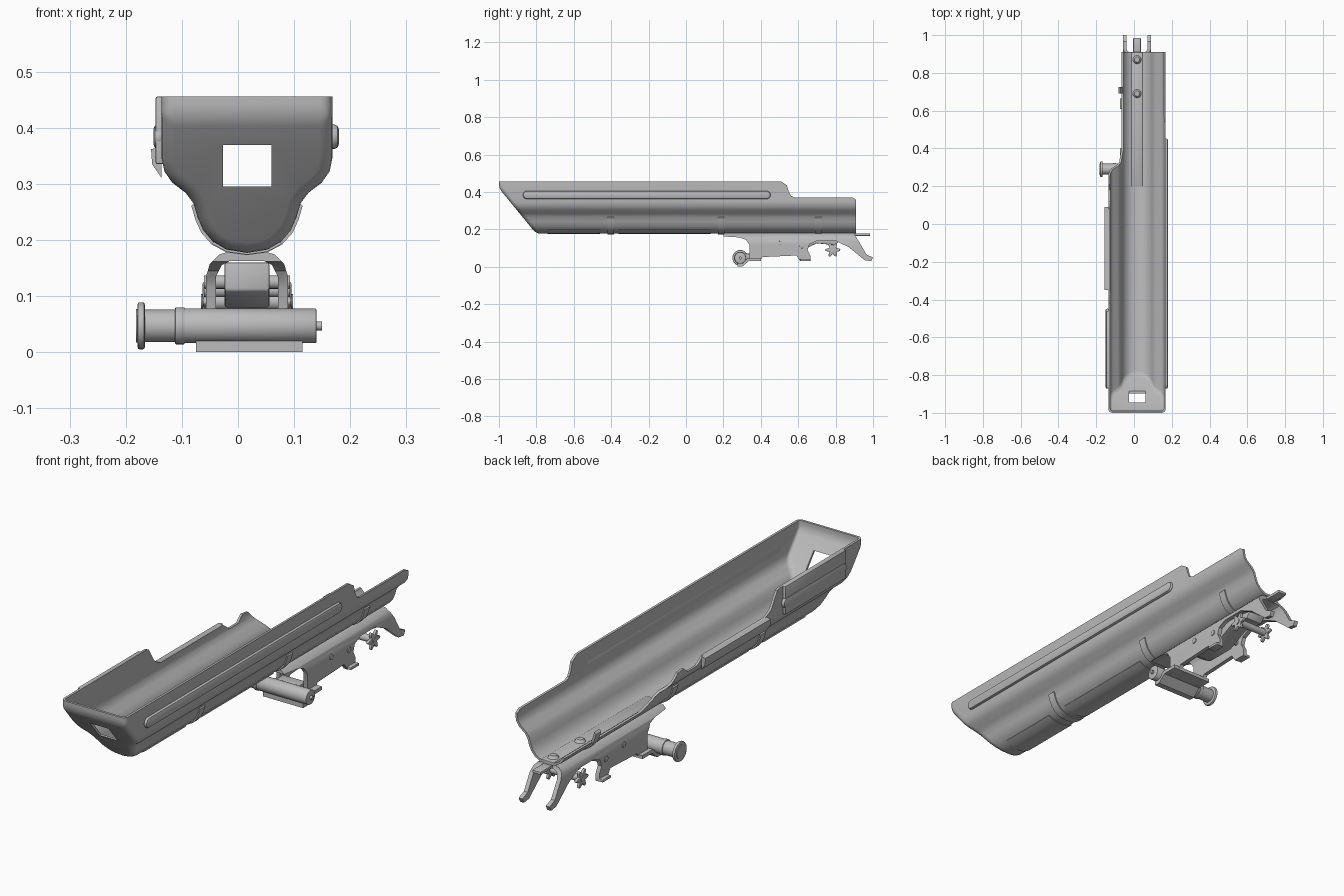
import bpy, bmesh, math
from mathutils import Vector

cube = bpy.data.objects.get("Cube")
if cube:
    bpy.data.objects.remove(cube)

metal = bpy.data.materials.new("grey metal")
metal.use_nodes = True
GREY = (0.5, 0.5, 0.5, 1)
metal.diffuse_color = GREY
metal.node_tree.nodes["Principled BSDF"].inputs["Base Color"].default_value = GREY
CX = 0.016


def finish(name, bm, angle=35):
    bmesh.ops.recalc_face_normals(bm, faces=bm.faces)
    mesh = bpy.data.meshes.new(name)
    bm.to_mesh(mesh)
    bm.free()
    ob = bpy.data.objects.new(name, mesh)
    bpy.context.collection.objects.link(ob)
    mesh.materials.append(metal)
    smooth(ob, angle)
    return ob


def smooth(ob, angle=35):
    bpy.ops.object.select_all(action='DESELECT')
    ob.select_set(True)
    bpy.context.view_layer.objects.active = ob
    bpy.ops.object.shade_smooth_by_angle(angle=math.radians(angle))


def prism_mesh(points, axis, lo, hi):
    """Extrude an outline: axis x takes (y, z) points, axis y takes (x, z)."""
    bm = bmesh.new()
    place = (lambda p: (lo, *p)) if axis == 'x' else (lambda p: (p[0], lo, p[1]))
    face = bm.faces.new([bm.verts.new(place(p)) for p in points])
    out = bmesh.ops.extrude_face_region(bm, geom=[face])
    step = Vector((hi - lo, 0, 0)) if axis == 'x' else Vector((0, hi - lo, 0))
    bmesh.ops.translate(bm, vec=step, verts=[g for g in out['geom'] if isinstance(g, bmesh.types.BMVert)])
    bmesh.ops.recalc_face_normals(bm, faces=bm.faces)
    return bm


def prism(name, points, axis, lo, hi, bevel=0):
    bm = prism_mesh(points, axis, lo, hi)
    if bevel:
        rim = [e for e in bm.edges if e.calc_face_angle(0) > 1]
        bmesh.ops.bevel(bm, geom=rim, offset=bevel, segments=2, profile=0.5, affect='EDGES')
    return finish(name, bm)


def box(name, x, y, z, bevel=0):
    return prism(name, [(y[0], z[0]), (y[1], z[0]), (y[1], z[1]), (y[0], z[1])], 'x', *x, bevel)


def circle(y, z, r, n=24):
    return [(y + r * math.cos(math.tau * i / n), z + r * math.sin(math.tau * i / n)) for i in range(n)]


def apply_modifiers(ob, cutters=()):
    for cutter, op in cutters:
        mod = ob.modifiers.new("cut", 'BOOLEAN')
        mod.object, mod.operation, mod.solver = cutter, op, 'EXACT'
    deps = bpy.context.evaluated_depsgraph_get()
    ob.data = bpy.data.meshes.new_from_object(ob.evaluated_get(deps))
    ob.modifiers.clear()
    for cutter, op in cutters:
        bpy.data.objects.remove(cutter)
    smooth(ob)


# Trough: solid with sloped nose, opened at top and rear, then thickened
half = [(.152, .456), (.152, .345), (.147, .322), (.133, .302), (.108, .283), (.095, .265),
        (.088, .24), (.078, .217), (.06, .196), (.035, .182), (0, .177)]
outline = [(CX + x, z) for x, z in half] + [(CX - x, z) for x, z in half[-2::-1]]
bm = prism_mesh(outline, 'y', -1, 0.91)
slope = Vector((0, -.22, -.18)).normalized()
cut = bmesh.ops.bisect_plane(bm, geom=bm.verts[:] + bm.edges[:] + bm.faces[:],
                             plane_co=(0, -1, .42), plane_no=slope, clear_outer=True)
bmesh.ops.edgeloop_fill(bm, edges=[e for e in cut['geom_cut'] if isinstance(e, bmesh.types.BMEdge)])
bmesh.ops.recalc_face_normals(bm, faces=bm.faces)
bm.normal_update()
nose = [f for f in bm.faces if f.normal.dot(slope) > .99 or f.normal.y < -.99]
rim = {e for f in nose for e in f.edges if not all(v.co.z > .45 for v in e.verts)}
bmesh.ops.bevel(bm, geom=list(rim), offset=.022, segments=4, profile=.5, affect='EDGES')
bm.normal_update()
bmesh.ops.delete(bm, geom=[f for f in bm.faces if f.normal.z > .99 and f.calc_center_median().z > .45
                           or f.normal.y > .99], context='FACES')
trough = bpy.data.objects.new("trough", bpy.data.meshes.new("trough"))
bm.to_mesh(trough.data)
bm.free()
trough.data.materials.append(metal)
bpy.context.collection.objects.link(trough)
wall = trough.modifiers.new("wall", 'SOLIDIFY')
wall.thickness, wall.offset = .01, -1

# Cutters: stepped right wall, scalloped left wall, nose window
right_cut = prism("right_cutter", [(.48, .47), (.515, .452), (.54, .435), (.55, .4), (.56, .38), (.58, .37),
                                   (.89, .37), (.905, .36), (1.1, .3), (1.1, .6), (.48, .6)], 'x', .03, .4)
left_cut = prism("left_cutter", [(-.47, .47), (-.42, .45), (-.38, .385), (-.34, .365), (.08, .365), (.12, .335),
                                 (.18, .335), (.21, .36), (.25, .355), (.29, .31), (.33, .26), (.4, .225),
                                 (1.1, .225), (1.1, .6), (-.47, .6)], 'x', -.4, 0)
window = box("window_cutter", (-.027, .06), (-1.2, -.7), (.295, .369))
apply_modifiers(trough, [(c, 'DIFFERENCE') for c in (right_cut, left_cut, window)])


# Raised side beads, with rounded ends
def bead(name, y0, y1, x0, x1):
    r, z = .022, .384
    arc = [(r * math.cos(a * math.pi / 8), r * math.sin(a * math.pi / 8)) for a in range(9)]
    pts = [(y1 + s, z + c) for c, s in arc] + [(y0 - s, z - c) for c, s in arc]
    prism(name, pts, 'x', x0, x1, .009)


bead("right_side_bead", -.85, .43, .158, .18)
bead("left_side_bead", -.85, -.47, -.151, -.13)
box("left_side_panel", (-.147, -.13), (-.87, -.46), (.335, .456), .004)
prism("left_flared_edge", [(-.136, .365), (-.155, .362), (-.153, .335), (-.136, .31)], 'y', -.35, .09)


# Shallow ribs pressed out of the trough bottom
def rib(name, y0, y1, grow, span):
    low = [(CX + s * x * grow, z) for s, pts in ((1, half[span:]), (-1, half[-2:span - 1:-1])) for x, z in pts]
    prism(name, [(x, z - .003) for x, z in low], 'y', y0, y1)


def rib_shell(name, y0, y1, span, g=.004):
    pts = [(CX + x, z) for x, z in half[span:]] + [(CX - x, z) for x, z in half[-2:span - 1:-1]]
    outer = [(x + g * (x - CX) / .09, z - g) for x, z in pts]
    inner = [(x - g * (x - CX) / .09, z + g) for x, z in pts]
    prism(name, outer + inner[::-1], 'y', y0, y1)


for i, y in enumerate((-.42, .17, .69)):
    rib_shell(f"cross_rib_{i + 1}", y, y + .035, 5)
for i, (a, b) in enumerate(((-.74, -.46), (-.36, .13))):
    rib_shell(f"bottom_rib_{i + 1}", a, b, 8, .003)

# Inner mounting strip and screws
box("inner_strip", (CX - .03, CX + .03), (.2, .91), (.18, .193), .004)
for i, y in enumerate((.69, .87)):
    bm = bmesh.new()
    bmesh.ops.create_cone(bm, cap_ends=True, segments=12, radius1=.024, radius2=.014, depth=.014)
    bmesh.ops.translate(bm, vec=(CX, y, .198), verts=bm.verts)
    finish(f"strip_screw_{i + 1}", bm)

# Inverted-U bracket trimmed to its side outline, ending in two rear hooks
arch = [(.073, -.02), (.073, .135), (.066, .158), (.05, .174), (.03, .18)]
inner = [(.055, -.02), (.055, .135), (.045, .155), (.03, .163)]
u_shape = ([(CX + x, z) for x, z in arch] + [(CX - x, z) for x, z in arch[::-1]]
           + [(CX - x, z) for x, z in inner] + [(CX + x, z) for x, z in inner[::-1]])
bracket = prism("bracket", u_shape, 'y', .15, 1.05)
side = [(.2, .2), (.2, .162), (.28, .157), (.32, .145), (.34, .115), (.34, .03), (.395, .03), (.41, .052),
        (.59, .06), (.61, .03), (.665, .03), (.665, .06), (.65, .09), (.66, .12), (.7, .138), (.8, .138),
        (.87, .105), (.955, .035), (.99, .03), (1, .05), (.965, .065), (.93, .125), (.905, .165), (.9, .2)]
trim = prism("bracket_cutter", side, 'x', -.3, .3)
apply_modifiers(bracket, [(trim, 'INTERSECT')])
box("rear_tongue", (CX - .02, CX + .02), (.88, .985), (.165, .178), .003)

# Mirrored bracket fittings: feet, bolt heads, star knobs
star = []
for i in range(48):
    a = math.tau * i / 48
    r = .031 + .01 * math.cos(6 * a)
    star.append((.785 + r * math.cos(a), .09 + r * math.sin(a)))
for s, word in ((1, "right"), (-1, "left")):
    def span(a, b):
        return sorted((CX + s * a, CX + s * b))
    for i, y in enumerate((.34, .61)):
        box(f"{word}_foot_{i + 1}", span(.056, .09), (y, y + .055), (.03, .042), .003)
    for i, (y, z) in enumerate(((.5, .125), (.62, .11))):
        prism(f"{word}_bolt_head_{i + 1}", circle(y, z, .012, 12), 'x', *span(.06, .077), .002)
    prism(f"{word}_star_knob", star, 'x', *span(.066, .079), .003)
    prism(f"{word}_knob_boss", circle(.785, .09, .014, 12), 'x', *span(.07, .082))

# Parts held between the bracket sides
for i, (y, z, r) in enumerate(((.5, .125, .012), (.62, .11, .012), (.785, .09, .015))):
    prism(f"cross_axle_{i + 1}", circle(y, z, r, 16), 'x', CX - .066, CX + .066)
prism("inner_latch", [(.42, .16), (.42, .11), (.47, .08), (.6, .08), (.7, .125), (.8, .115), (.82, .14), (.7, .16)],
      'x', CX - .04, CX + .04, .004)

# Cross handle: stepped tube with flanged knob
for name, r, x0, x1, bev in (("handle_tube", .031, -.1, .14, .003), ("handle_shaft", .029, -.17, -.09, 0),
                             ("handle_collar", .033, -.112, -.095, .002), ("knob_flange", .042, -.179, -.166, .004),
                             ("knob_cap", .03, -.182, -.178, 0), ("handle_tip", .008, .13, .15, 0)):
    prism(name, circle(.29, .047, r, 32), 'x', x0, x1, bev)

# Saddle plate cupping the handle and tying it to the bracket
prism("handle_saddle", [(.275, 0), (.3, 0), (.335, .03), (.4, .03), (.4, .045), (.33, .045), (.295, .02), (.275, .03)],
      'x', -.075, .115)
box("handle_link", (CX - .055, CX + .055), (.3, .36), (.04, .07), .004)
